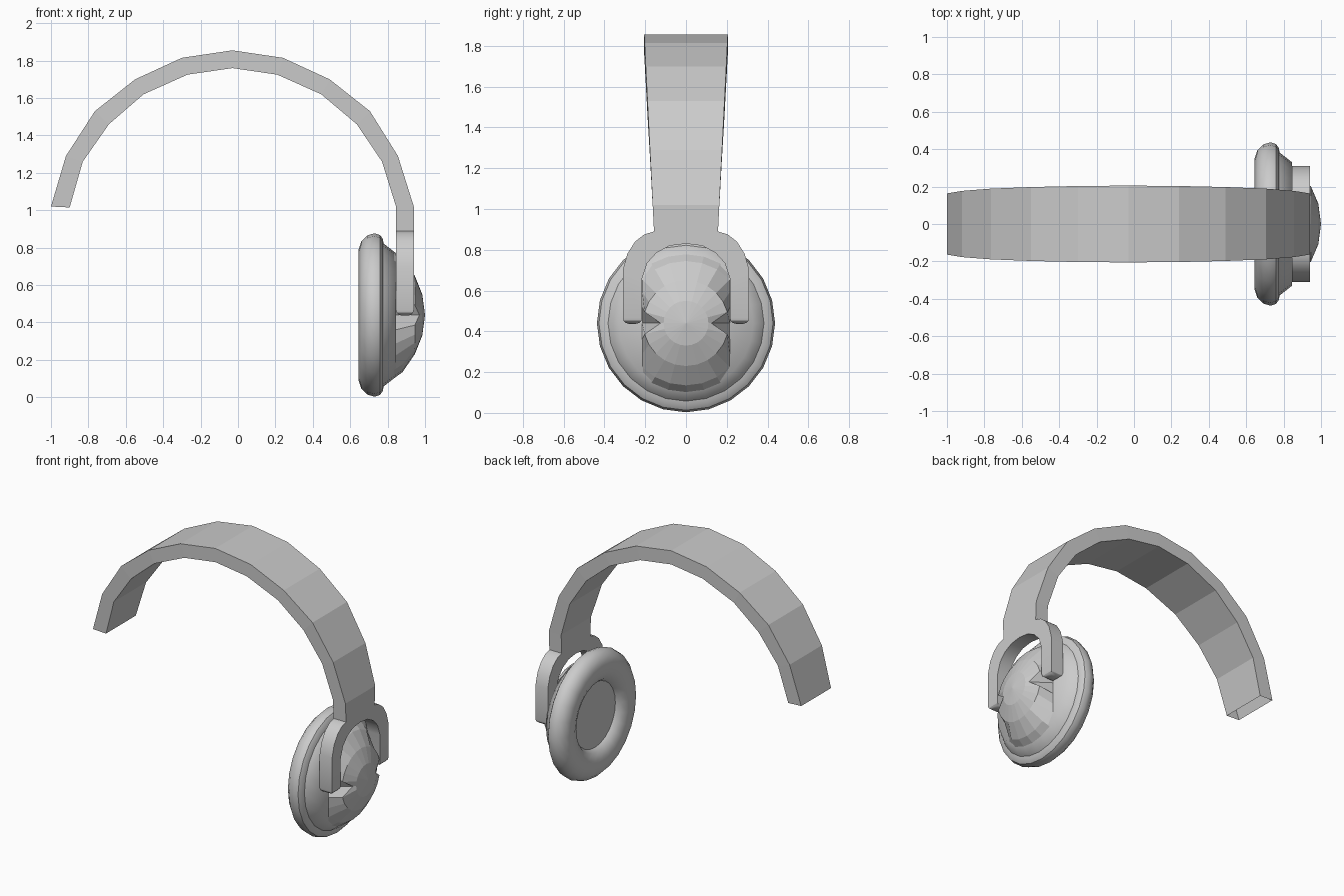
import bpy, bmesh
from math import sin, cos, tau, radians

if "Cube" in bpy.data.objects:
    bpy.data.objects.remove(bpy.data.objects["Cube"])

CZ = 0.44  # height of the ear cup axis


def finish(name, bm, smooth=None):
    bmesh.ops.remove_doubles(bm, verts=bm.verts, dist=0.0005)
    bmesh.ops.recalc_face_normals(bm, faces=bm.faces)
    me = bpy.data.meshes.new(name)
    bm.to_mesh(me)
    bm.free()
    ob = bpy.data.objects.new(name, me)
    bpy.context.collection.objects.link(ob)
    if smooth:
        bpy.ops.object.select_all(action='DESELECT')
        ob.select_set(True)
        bpy.context.view_layer.objects.active = ob
        bpy.ops.object.shade_smooth_by_angle(angle=radians(smooth))
    return ob


def bridge(bm, a, b, closed=True):
    n = len(a)
    for i in range(n if closed else n - 1):
        j = (i + 1) % n
        bm.faces.new((a[i], a[j], b[j], b[i]))


def revolve(bm, profile, n=24, shape=None):
    """Spin (x, radius) points about the cup axis; radius 0 makes a fan."""
    prev = None
    for k, (x, r) in enumerate(profile):
        if r == 0:
            ring = [bm.verts.new((x, 0, CZ))]
        else:
            ring = []
            for i in range(n):
                p = (x, r * cos(tau * i / n), CZ + r * sin(tau * i / n))
                ring.append(bm.verts.new(shape(k, i, p) if shape else p))
        if prev:
            if len(prev) == 1 or len(ring) == 1:
                tip, loop = (prev[0], ring) if len(prev) == 1 else (ring[0], prev)
                for i in range(n):
                    bm.faces.new((loop[i], loop[(i + 1) % n], tip))
            else:
                bridge(bm, prev, ring)
        prev = ring


# headband: tapered box section swept over the arch, open at both ends
outer = [(-1, 1.02), (-.92, 1.29), (-.765, 1.53), (-.55, 1.70), (-.30, 1.815), (-.03, 1.855),
         (.24, 1.815), (.49, 1.70), (.705, 1.53), (.855, 1.29), (.94, 1.02), (.94, .89)]
inner = [(-.90, 1.015), (-.83, 1.26), (-.69, 1.46), (-.505, 1.62), (-.27, 1.725), (-.03, 1.76),
         (.21, 1.725), (.445, 1.62), (.635, 1.46), (.77, 1.26), (.845, 1.02), (.845, .89)]
bm = bmesh.new()
prev = None
for (xo, zo), (xi, zi) in zip(outer, inner):
    w = 0.157 + (zo - 0.89) * 0.05
    ring = [bm.verts.new(p) for p in ((xo, -w, zo), (xo, w, zo), (xi, w, zi), (xi, -w, zi))]
    if prev:
        bridge(bm, prev, ring)
    prev = ring
finish("headband", bm)

# yoke: forked plate with rounded lower ends
half = [(.157, .89), (.205, .875), (.25, .84), (.288, .78), (.31, .70), (.31, .437),
        (.215, .437), (.215, .66), (.19, .735), (.145, .785), (.08, .82)]
outline = half + [(0, .83)] + [(-y, z) for y, z in reversed(half)]
bm = bmesh.new()
a = [bm.verts.new((.845, y, z)) for y, z in outline]
b = [bm.verts.new((.94, y, z)) for y, z in outline]
bridge(bm, a, b)
bm.faces.new(a)
bm.faces.new(b)
ends = [e for e in bm.edges if all(v.co.z < .45 for v in e.verts)]
bmesh.ops.bevel(bm, geom=ends, offset=.03, segments=3, profile=.5, affect='EDGES')
finish("yoke", bm, 30)

# ear pad: rounded ring with a recessed inner disc
bm = bmesh.new()
revolve(bm, [(.70, 0), (.70, .225), (.672, .245), (.652, .29), (.645, .35), (.66, .395),
             (.69, .425), (.73, .437), (.76, .427), (.775, .405), (.78, .37)])
finish("ear_pad", bm, 35)

# cup base: shallow cone with a flat face behind the yoke arms
bm = bmesh.new()
revolve(bm, [(.775, .385), (.845, .33), (.845, 0)])
finish("cup_base", bm, 60)


# cup dome: faceted cap squeezed in at the sides to clear the yoke arms
def squeeze(k, i, p):
    x, y, z = p
    s = 1 if y > 0 else -1
    if k <= 1 and abs(y) > .215:
        return (.843, s * .215, z)
    if k == 2 and i in (0, 12):
        return (.97, s * .125, z)
    return p


bm = bmesh.new()
revolve(bm, [(.835, .338), (.88, .305), (.945, .21), (.985, .11), (1.0, 0)], shape=squeeze)
finish("cup_dome", bm)
